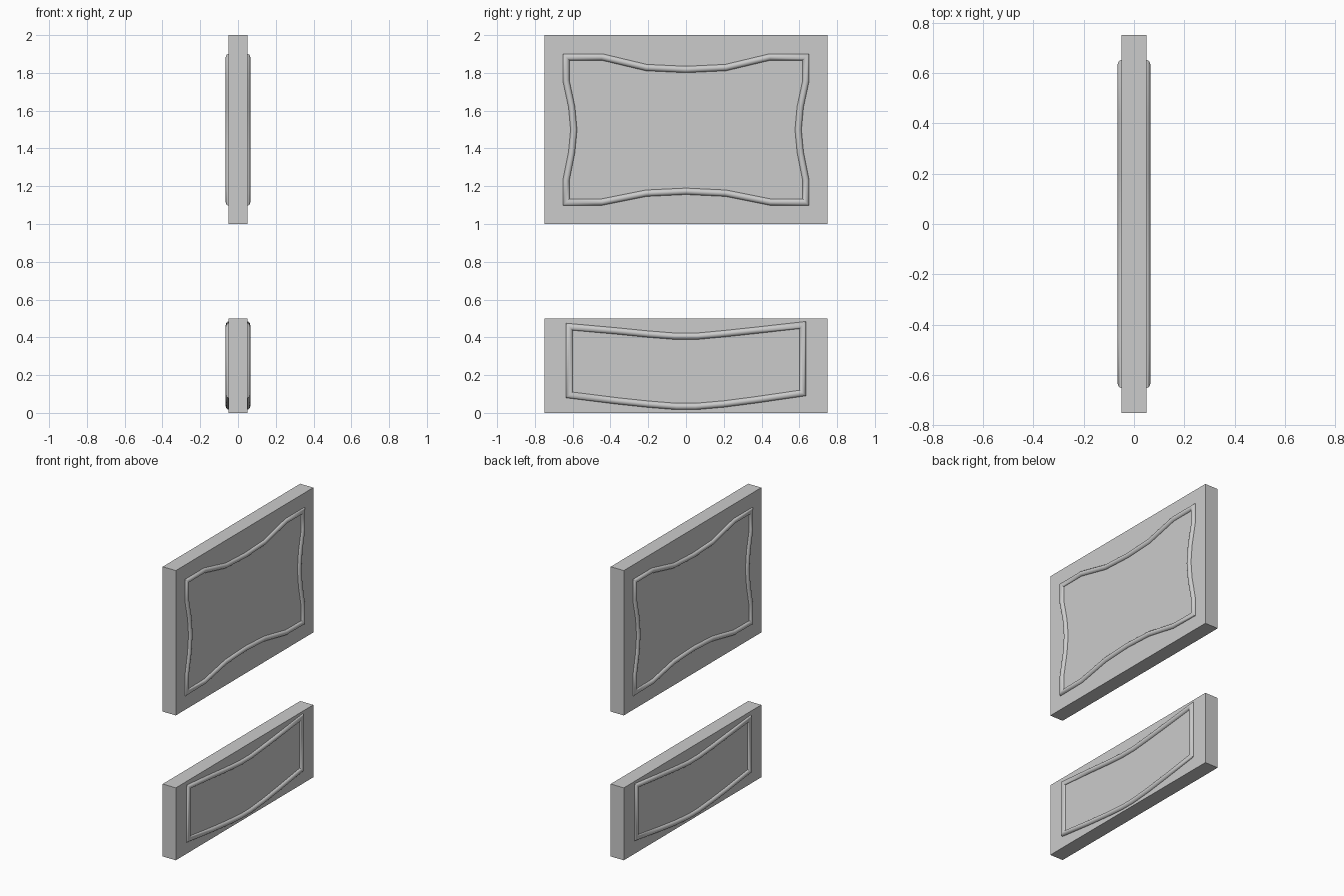
import bpy, bmesh, math
from mathutils import Vector

if "Cube" in bpy.data.objects:
    bpy.data.objects.remove(bpy.data.objects["Cube"])

THICK = 0.05      # half thickness of a board
R = 0.018         # moulding radius
SIDES = 10        # sides of the moulding's round section


def board(name, z0, z1):
    bpy.ops.mesh.primitive_cube_add(size=1, location=(0, 0, (z0 + z1) / 2))
    ob = bpy.context.object
    ob.name = name
    ob.scale = (2 * THICK, 1.5, z1 - z0)
    bpy.ops.object.transform_apply(location=False, rotation=False, scale=True)


def moulding(name, path, side):
    """Sweep a round section along a closed (y, z) path with mitred corners."""
    pts = [Vector(p) for p in path]
    n = len(pts)
    bm = bmesh.new()
    rings = []
    for i, p in enumerate(pts):
        a = (p - pts[i - 1]).normalized()
        b = (pts[(i + 1) % n] - p).normalized()
        na, nb = Vector((-a.y, a.x)), Vector((-b.y, b.x))
        m = (na + nb) / (1 + na.dot(nb))
        ring = []
        for k in range(SIDES):
            t = 2 * math.pi * k / SIDES
            q = p + m * R * math.cos(t + math.pi / 2)
            x = THICK - 0.003 + R * math.sin(t + math.pi / 2)
            ring.append(bm.verts.new((side * x, q.x, q.y)))
        rings.append(ring)
    for i in range(n):
        r, s = rings[i], rings[(i + 1) % n]
        for k in range(SIDES):
            j = (k + 1) % SIDES
            bm.faces.new((r[k], r[j], s[j], s[k]))
    bmesh.ops.recalc_face_normals(bm, faces=bm.faces)
    me = bpy.data.meshes.new(name)
    bm.to_mesh(me)
    bm.free()
    ob = bpy.data.objects.new(name, me)
    bpy.context.collection.objects.link(ob)
    bpy.ops.object.select_all(action='DESELECT')
    ob.select_set(True)
    bpy.context.view_layer.objects.active = ob
    bpy.ops.object.shade_smooth_by_angle(angle=math.radians(40))


# Boards
board("upper_panel", 1.0, 2.0)
board("lower_panel", 0.0, 0.5)

# Upper moulding: four inward-bowed edges
left = [(-0.635, 1.76), (-0.605, 1.62), (-0.594, 1.5), (-0.605, 1.38), (-0.635, 1.23)]
top = [(-0.635, 1.884), (-0.445, 1.884), (-0.21, 1.828), (0, 1.818)]
bottom = [(-0.635, 1.114), (-0.445, 1.116), (-0.21, 1.163), (0, 1.173)]


def flip(points):
    return [(-y, z) for y, z in points]


upper = (top + flip(top[:-1])[::-1] + flip(left)
         + flip(bottom[:-1]) + bottom[::-1] + left[::-1])

# Lower moulding: both long edges dip in the middle, right end a little higher
lower = [(-0.618, 0.456), (-0.37, 0.434), (-0.2, 0.417), (-0.06, 0.406), (0.06, 0.406),
         (0.2, 0.419), (0.37, 0.437), (0.618, 0.465),
         (0.618, 0.105), (0.37, 0.069), (0.2, 0.047), (0.05, 0.034), (-0.05, 0.034),
         (-0.2, 0.046), (-0.37, 0.064), (-0.618, 0.095)]

for side, label in ((1, "right"), (-1, "left")):
    moulding("upper_moulding_" + label, upper, side)
    moulding("lower_moulding_" + label, lower, side)
